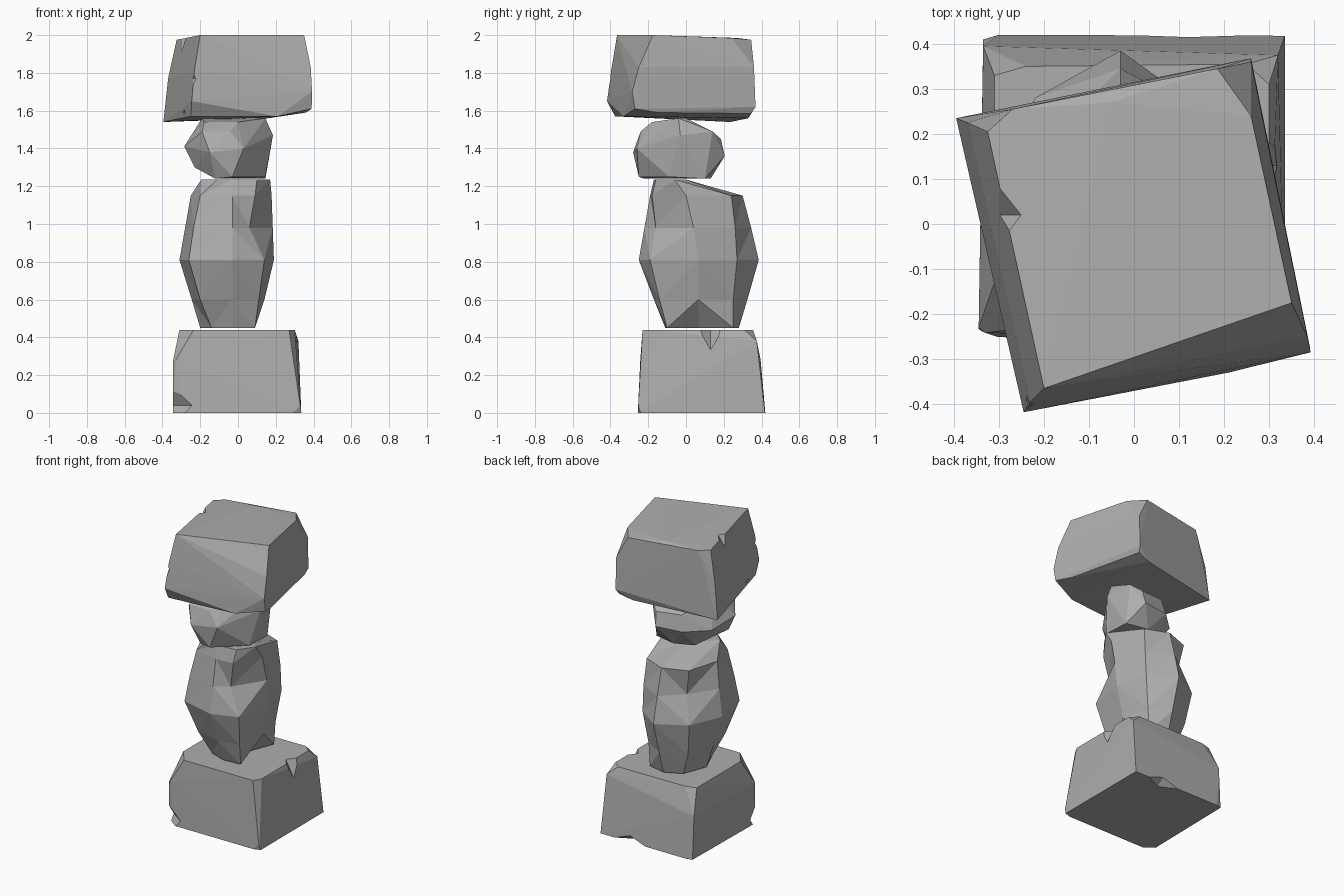
import bpy, bmesh
from mathutils import Vector

grey = bpy.data.materials.new("dark_grey_stone")
grey.diffuse_color = (.42, .42, .42, 1)


def finish(bm, name):
    bmesh.ops.recalc_face_normals(bm, faces=bm.faces)
    mesh = bpy.data.meshes.new(name)
    bm.to_mesh(mesh)
    bm.free()
    mesh.materials.append(grey)
    obj = bpy.data.objects.new(name, mesh)
    bpy.context.collection.objects.link(obj)
    return obj


def hull_rock(name, points):
    bm = bmesh.new()
    for p in points:
        bm.verts.new(p)
    bmesh.ops.convex_hull(bm, input=bm.verts)
    loose = [v for v in bm.verts if not v.link_faces]
    bmesh.ops.delete(bm, geom=loose, context='VERTS')
    return finish(bm, name)


def ring_rock(name, rings):
    # facets alternate their diagonal around each band
    bm = bmesh.new()
    loops = [[bm.verts.new(p) for p in ring] for ring in rings]
    n = len(loops[0])
    for a, b in zip(loops, loops[1:]):
        for i in range(n):
            j = (i + 1) % n
            if i % 2:
                tris = (a[i], a[j], b[j]), (a[i], b[j], b[i])
            else:
                tris = (a[i], a[j], b[i]), (a[j], b[j], b[i])
            for t in tris:
                bm.faces.new(t)
    bm.faces.new(loops[0])
    bm.faces.new(loops[-1])
    return finish(bm, name)


def chip(rock, center, size):
    # small faceted bite taken out of a rock edge
    bm = bmesh.new()
    corners = [Vector(center) + Vector(s * d if k == i else 0 for k in range(3))
               for i, s in enumerate(size) for d in (-1, 1)]
    for c in corners:
        bm.verts.new(c)
    bmesh.ops.convex_hull(bm, input=bm.verts)
    cutter = finish(bm, "chip_cutter")
    cutter.hide_render = True
    cutter.hide_viewport = True
    mod = rock.modifiers.new("chip", 'BOOLEAN')
    mod.operation = 'DIFFERENCE'
    mod.solver = 'EXACT'
    mod.object = cutter


def ring(z, pts):
    return [(x, y, z) for x, y in pts]


# Broad base stone
base = hull_rock("base_stone", [
    (-.335, .41, 0), (-.30, .42, 0), (.335, .418, 0), (.335, -.255, 0),
    (-.345, -.235, 0), (-.29, -.255, 0),
    (-.345, -.23, .27), (-.33, -.242, .28), (-.335, .395, .28), (.32, .375, .38),
    (-.31, .33, .44), (-.24, .35, .44), (-.31, -.13, .44), (-.235, -.23, .44),
    (.27, -.23, .44), (.30, -.18, .44), (.30, .31, .44), (.25, .355, .44)])
chip(base, (-.36, -.27, .04), (.14, .10, .14))
chip(base, (.35, -.27, -.02), (.12, .04, .15))
chip(base, (.12, .44, -.01), (.18, .09, .07))
chip(base, (.33, .13, .44), (.07, .09, .13))

# Tall barrel-shaped stone, rings run front, right, back, left
ring_rock("tall_stone", [
    ring(.45, [(-.03, -.11), (.09, -.10), (.02, .07), (.09, .25),
               (-.03, .28), (-.14, .23), (-.20, .07), (-.14, -.07)]),
    ring(.60, [(-.03, -.17), (.11, -.14), (.14, .065), (.10, .25),
               (-.03, .325), (-.19, .25), (-.245, .065), (-.20, -.13)]),
    ring(.81, [(-.03, -.25), (.14, -.19), (.19, .065), (.13, .27),
               (-.03, .385), (-.22, .28), (-.31, .065), (-.26, -.19)]),
    ring(.98, [(-.03, -.22), (.06, -.16), (.184, .04), (.13, .26),
               (-.03, .345), (-.16, .22), (-.28, .05), (-.235, -.17)]),
    ring(1.15, [(-.03, -.19), (.09, -.18), (.178, .0), (.12, .24),
                (-.03, .30), (-.19, .24), (-.25, .03), (-.20, -.15)]),
    ring(1.235, [(-.03, -.17), (.10, -.16), (.17, -.06), (.12, 0),
                 (-.03, 0), (-.13, -.01), (-.195, -.08), (-.11, -.16)])])

# Small round stone
hull_rock("small_stone", [
    (-.18, -.17, 1.54), (0, -.18, 1.54), (.145, -.04, 1.56), (.12, 0, 1.56),
    (-.19, -.02, 1.56), (-.19, -.24, 1.49), (-.04, -.24, 1.49), (.03, -.26, 1.40),
    (-.15, -.28, 1.38), (-.03, -.25, 1.25), (-.12, -.22, 1.24),
    (.185, -.03, 1.47), (.15, -.07, 1.38), (.145, .10, 1.24), (.145, -.09, 1.25),
    (.15, .14, 1.49), (.09, .185, 1.45), (.08, .205, 1.36), (-.10, .18, 1.36),
    (-.08, .16, 1.46), (0, .13, 1.24), (-.12, .08, 1.24), (-.285, -.11, 1.41),
    (-.23, .06, 1.36), (-.23, -.12, 1.30)])

# Large cap stone, turned a little
cap = hull_rock("cap_stone", [
    (-.20, -.365, 2), (.35, -.175, 2), (.26, .24, 1.985), (.185, .345, 1.975),
    (-.05, .27, 1.985), (-.27, .255, 1.975), (-.325, .205, 1.975),
    (-.37, .225, 1.77), (-.395, .235, 1.54), (-.23, -.395, 1.82),
    (-.245, -.418, 1.65), (-.25, -.375, 1.57), (.21, -.33, 1.57),
    (.385, -.25, 1.83), (.392, -.285, 1.70), (.39, -.27, 1.61), (.36, -.15, 1.59),
    (.26, .36, 1.83), (.26, .368, 1.62), (.25, .345, 1.585), (.16, .33, 1.56)])
chip(cap, (-.33, .02, 2.0), (.09, .12, .13))
chip(cap, (-.265, -.42, 1.77), (.06, .07, .10))
chip(cap, (-.35, -.24, 1.59), (.08, .11, .07))
